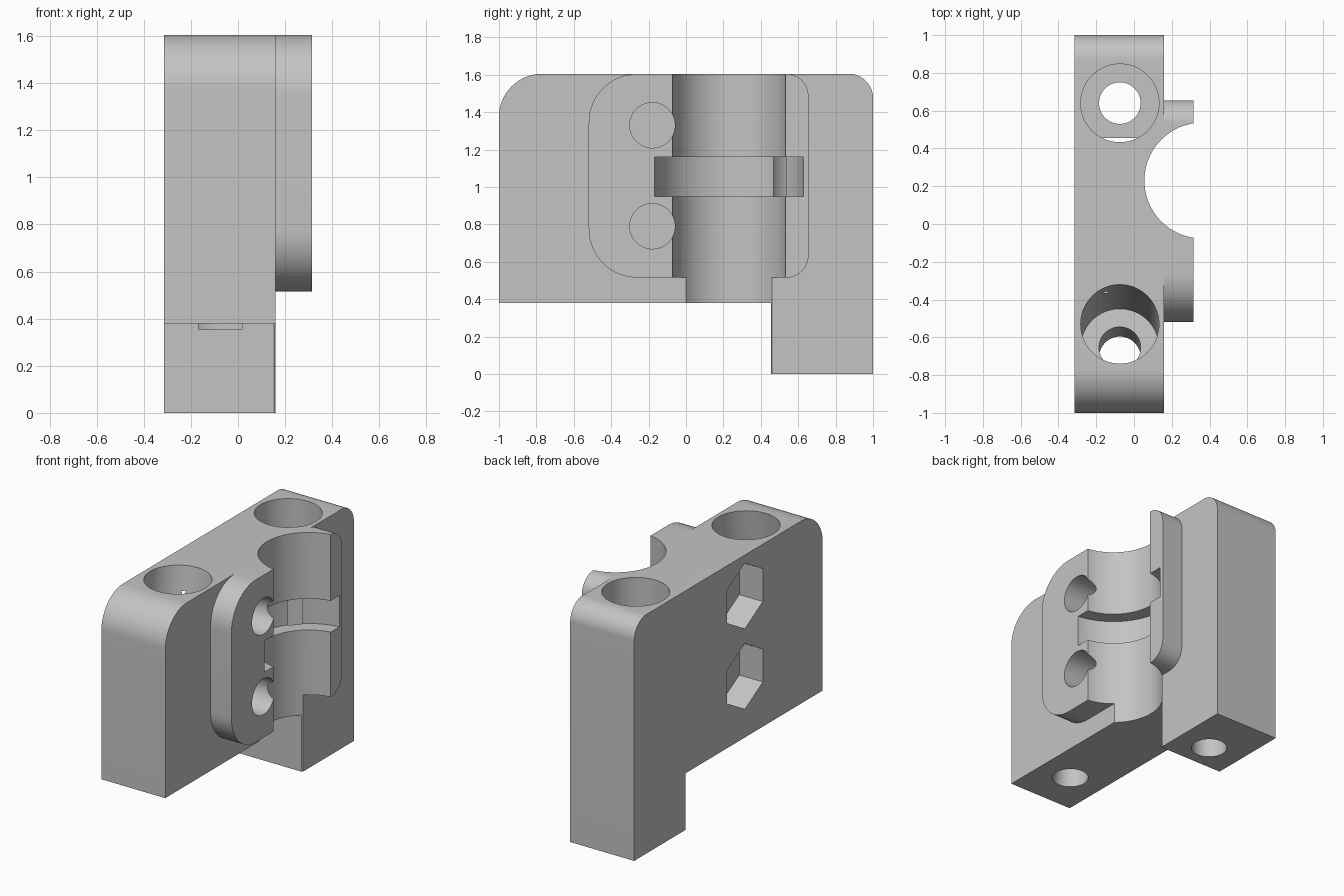
import bpy, bmesh, math
from mathutils import Vector

cube = bpy.data.objects.get("Cube")
if cube:
    bpy.data.objects.remove(cube, do_unlink=True)

grey = bpy.data.materials.new("light_grey_plastic")
grey.use_nodes = True
colour = (0.55, 0.55, 0.55, 1)
grey.diffuse_color = colour
grey.node_tree.nodes["Principled BSDF"].inputs["Base Color"].default_value = colour


def finish(name, bm):
    bmesh.ops.recalc_face_normals(bm, faces=bm.faces)
    mesh = bpy.data.meshes.new(name)
    bm.to_mesh(mesh)
    bm.free()
    mesh.materials.append(grey)
    obj = bpy.data.objects.new(name, mesh)
    bpy.context.collection.objects.link(obj)
    return obj


def plate(name, corners, x0, x1, steps=16):
    """Extrude a (y, z, radius) outline along x, rounding square corners."""
    bm = bmesh.new()
    verts = []
    for i, (y, z, r) in enumerate(corners):
        p = Vector((x0, y, z))
        if r == 0:
            verts.append(bm.verts.new(p))
            continue
        back, ahead = corners[i - 1], corners[(i + 1) % len(corners)]
        d1 = (Vector((x0, *back[:2])) - p).normalized()
        d2 = (Vector((x0, *ahead[:2])) - p).normalized()
        centre = p + r * (d1 + d2)
        for k in range(steps + 1):
            t = math.pi / 2 * k / steps
            verts.append(bm.verts.new(centre - r * (d2 * math.cos(t) + d1 * math.sin(t))))
    face = bm.faces.new(verts)
    moved = bmesh.ops.extrude_face_region(bm, geom=[face])["geom"]
    bmesh.ops.translate(bm, vec=(x1 - x0, 0, 0),
                        verts=[v for v in moved if isinstance(v, bmesh.types.BMVert)])
    return finish(name, bm)


def rod(name, a, b, radius, sides=72):
    """Cylinder or prism from point a to point b."""
    a, b = Vector(a), Vector(b)
    bm = bmesh.new()
    bmesh.ops.create_cone(bm, cap_ends=True, segments=sides, radius1=radius,
                          radius2=radius, depth=(b - a).length)
    obj = finish(name, bm)
    obj.location = (a + b) / 2
    obj.rotation_euler = (b - a).to_track_quat('Z', 'Y').to_euler()
    return obj


def combine(target, tool, operation):
    tool.hide_render = True
    bpy.context.view_layer.update()
    mod = target.modifiers.new(tool.name, 'BOOLEAN')
    mod.operation, mod.solver, mod.object = operation, 'EXACT', tool
    bpy.context.view_layer.objects.active = target
    bpy.ops.object.modifier_apply(modifier=mod.name)
    bpy.data.objects.remove(tool, do_unlink=True)


# Main block with its long rear leg, and the raised rounded pad on the side
block = plate("mounting_block", [(-1, 0.38, 0), (0.455, 0.38, 0), (0.455, 0, 0),
                                 (1, 0, 0), (1, 1.605, 0.13), (-1, 1.605, 0.23)], -0.315, 0.16)
pad = plate("clamp_pad", [(-0.52, 0.515, 0.26), (0.655, 0.515, 0.12),
                          (0.655, 1.605, 0.12), (-0.52, 1.605, 0.26)], 0.08, 0.315)
combine(block, pad, 'UNION')

# Vertical half-round channel with a wider ring slot
cx, cy = 0.3615, 0.23
combine(block, rod("channel", (cx, cy, -0.2), (cx, cy, 1.8), 0.3065, 96), 'DIFFERENCE')
combine(block, rod("ring_slot", (cx, cy, 0.95), (cx, cy, 1.16), 0.4, 96), 'DIFFERENCE')

# Counterbored screw holes: the front one leans, the rear one is upright
for label, top, bottom, floor in (
        ("front", Vector((-0.075, -0.53, 1.605)), Vector((-0.075, -0.707, 0.38)), 0.7),
        ("rear", Vector((-0.075, 0.64, 1.605)), Vector((-0.075, 0.64, 0)), 0.78)):
    axis = bottom - top
    above, below = top - axis * 0.2, bottom + axis * 0.2
    combine(block, rod(label + "_counterbore", above, top + axis * floor, 0.207), 'DIFFERENCE')
    combine(block, rod(label + "_screw_hole", above, below, 0.11), 'DIFFERENCE')

# Blind bolt holes on the pad side, hexagonal nut pockets on the other side
for z in (0.79, 1.33):
    combine(block, rod("bolt_hole", (-0.11, -0.18, z), (0.5, -0.18, z), 0.121), 'DIFFERENCE')
    r, half = 0.22, 0.19
    hexagon = [(-0.175 + y, z + h, 0) for y, h in
               ((0, r), (half, r / 2), (half, -r / 2), (0, -r), (-half, -r / 2), (-half, r / 2))]
    combine(block, plate("nut_pocket", hexagon, -0.5, -0.14), 'DIFFERENCE')

# Centre the height exactly and smooth the curved walls
for v in block.data.vertices:
    v.co.z = min(v.co.z, 1.605)
block.data.materials.clear()
block.data.materials.append(grey)
for p in block.data.polygons:
    p.material_index = 0
bpy.ops.object.select_all(action='DESELECT')
block.select_set(True)
bpy.context.view_layer.objects.active = block
bpy.ops.object.shade_smooth_by_angle(angle=math.radians(25))
